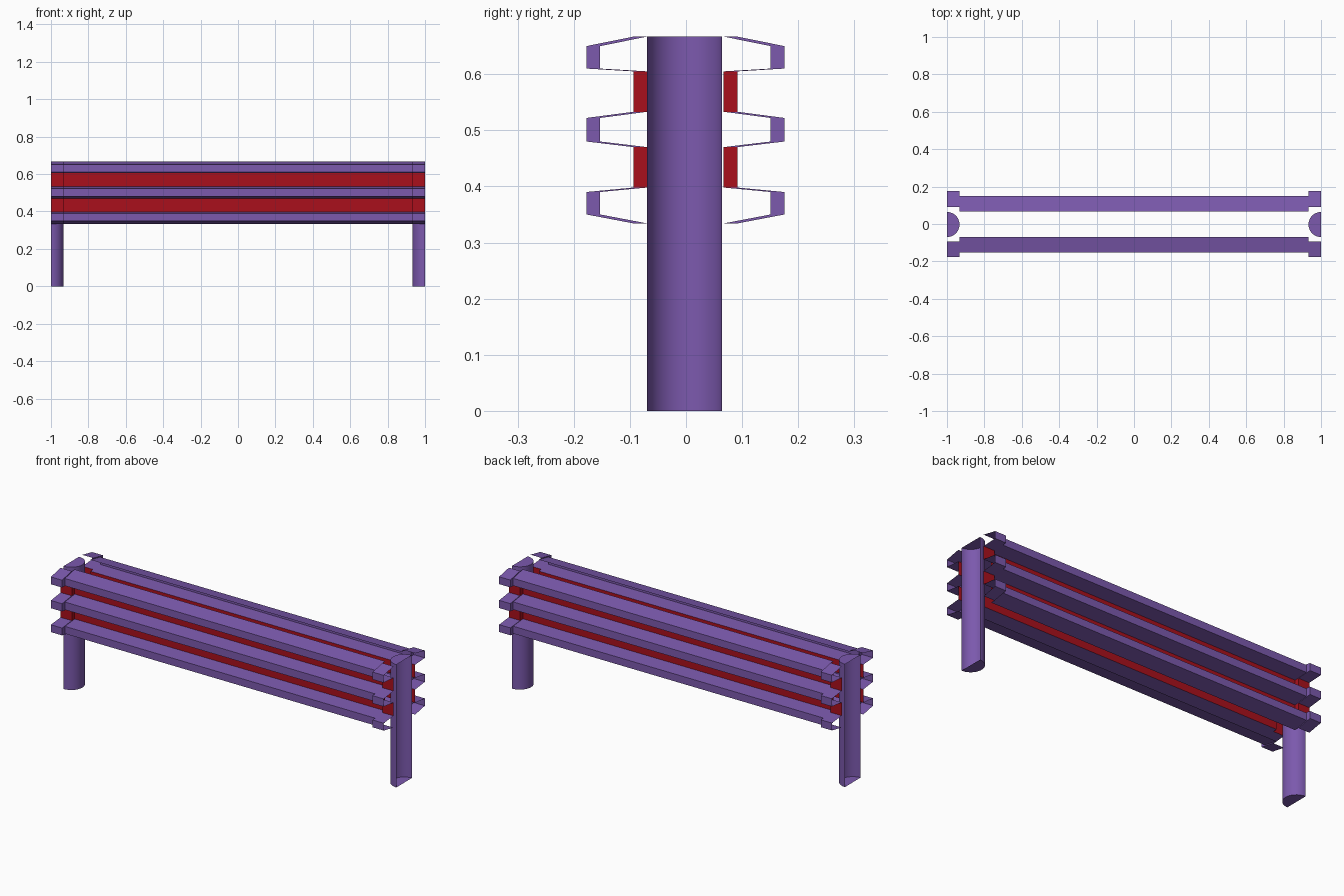
import bpy, bmesh, math

if "Cube" in bpy.data.objects:
    bpy.data.objects.remove(bpy.data.objects["Cube"])

def material(name, color):
    m = bpy.data.materials.new(name)
    m.diffuse_color = color
    m.use_nodes = True
    m.node_tree.nodes["Principled BSDF"].inputs["Base Color"].default_value = m.diffuse_color
    return m

PURPLE = material("purple_paint", (0.20, 0.10, 0.42, 1))
RED = material("red_paint", (0.40, 0.005, 0.012, 1))

def finish(name, bm, smooth=False):
    mesh = bpy.data.meshes.new(name)
    bm.to_mesh(mesh)
    bm.free()
    ob = bpy.data.objects.new(name, mesh)
    bpy.context.collection.objects.link(ob)
    mesh.materials.append(PURPLE)
    mesh.materials.append(RED)
    if smooth:
        bpy.ops.object.select_all(action='DESELECT')
        ob.select_set(True)
        bpy.context.view_layer.objects.active = ob
        bpy.ops.object.shade_smooth_by_angle(angle=math.radians(30))
    return ob

# Corrugated section: (depth, height), three ridges and two valleys
V, P = 0.068, 0.152
PROFILE = [(V, .334), (P, .350), (P, .390), (V, .398), (V, .470), (P, .480),
           (P, .522), (V, .533), (V, .605), (P, .610), (P, .650), (V, .667)]
VALLEYS = (3, 7)
STEP, END = 0.0245, 0.933
HALF_Y = -0.001

# Rail sheet, with thicker overlaps at both ends
def rail(name, side):
    bm = bmesh.new()
    stations = [(-1, STEP), (-END, STEP), (-END, 0), (END, 0), (END, STEP), (1, STEP)]
    rows = [[bm.verts.new((x, HALF_Y + side * (d + off), z)) for d, z in PROFILE]
            for x, off in stations]
    for a, b in zip(rows, rows[1:]):
        for i in range(len(PROFILE) - 1):
            quad = [a[i], b[i], b[i + 1], a[i + 1]]
            f = bm.faces.new(quad if side < 0 else quad[::-1])
            f.material_index = 1 if i in VALLEYS else 0
    return finish(name, bm)

rail("front_rail", -1)
rail("back_rail", 1)

# Half-round post, capped top and bottom, open on the outer cut side
def post(name, side, r=0.067, n=24, height=0.667):
    bm = bmesh.new()
    rings = []
    for z in (0, height):
        rings.append([bm.verts.new((side * (1 - r * math.sin(math.pi * i / n)),
                                    -0.0027 - r * math.cos(math.pi * i / n), z))
                      for i in range(n + 1)])
    low, top = rings
    for i in range(n):
        quad = [low[i], low[i + 1], top[i + 1], top[i]]
        bm.faces.new(quad if side < 0 else quad[::-1])
    bm.faces.new(top if side < 0 else top[::-1])
    bm.faces.new(low[::-1] if side < 0 else low)
    return finish(name, bm, smooth=True)

post("left_post", -1)
post("right_post", 1)
